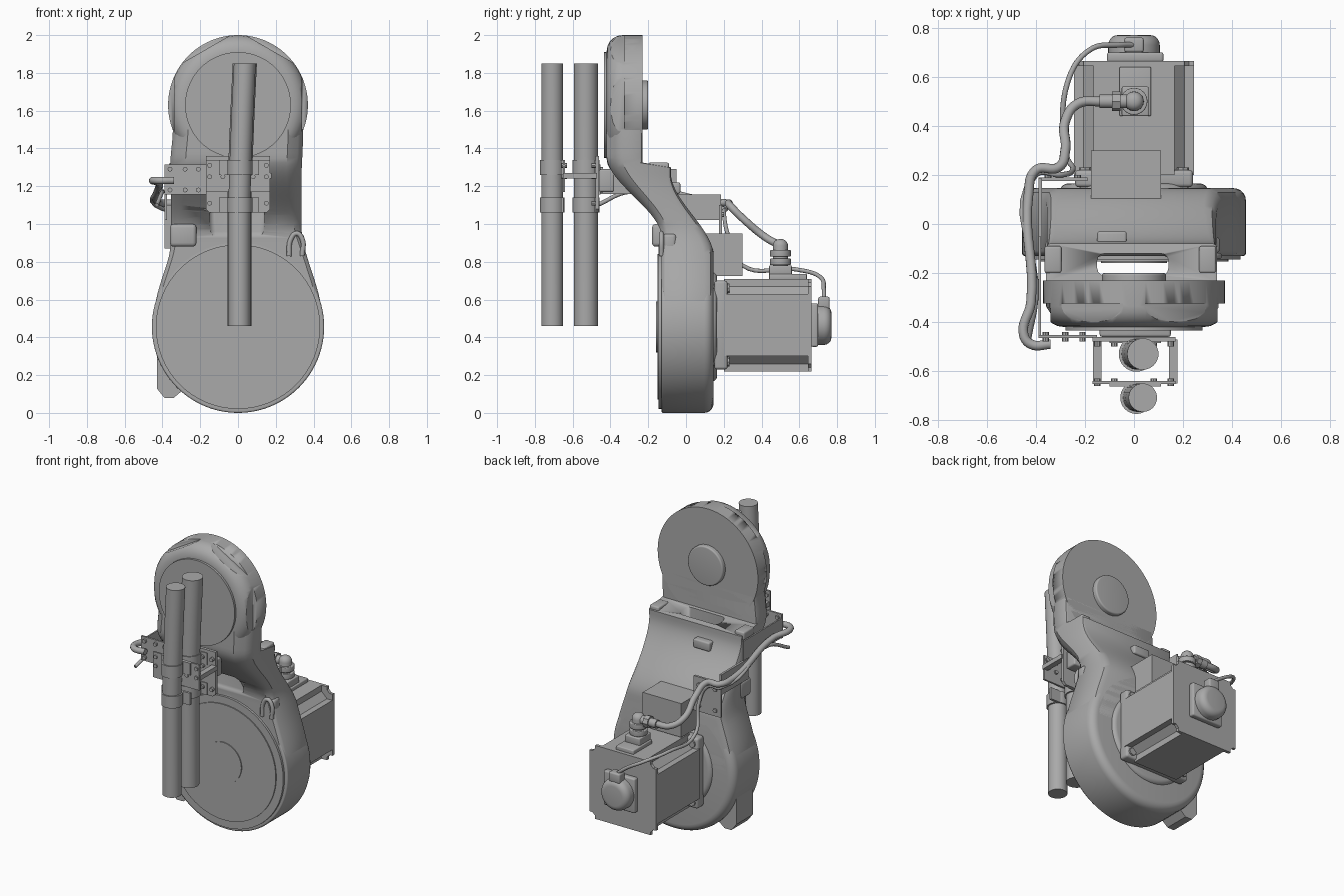
import bpy, bmesh, math
from mathutils import Vector

default_cube = bpy.data.objects.get("Cube")
if default_cube:
    bpy.data.objects.remove(default_cube, do_unlink=True)

shade = .4
grey = bpy.data.materials.new("plain grey")
grey.use_nodes = True
grey.diffuse_color = (shade, shade, shade, 1)
grey.node_tree.nodes["Principled BSDF"].inputs["Base Color"].default_value = grey.diffuse_color


def finish(name, bm):
    bmesh.ops.recalc_face_normals(bm, faces=bm.faces)
    mesh = bpy.data.meshes.new(name)
    bm.to_mesh(mesh)
    bm.free()
    mesh.materials.append(grey)
    part = bpy.data.objects.new(name, mesh)
    bpy.context.collection.objects.link(part)
    bpy.ops.object.select_all(action='DESELECT')
    part.select_set(True)
    bpy.context.view_layer.objects.active = part
    bpy.ops.object.shade_smooth_by_angle(angle=math.radians(35))
    return part


def skin(name, rings):
    """Closed skin through rings that have the same number of points."""
    bm = bmesh.new()
    loops = [[bm.verts.new(point) for point in ring] for ring in rings]
    for lower, upper in zip(loops, loops[1:]):
        for i in range(len(lower)):
            bm.faces.new((lower[i - 1], lower[i], upper[i], upper[i - 1]))
    bm.faces.new(loops[0])
    bm.faces.new(loops[-1])
    return finish(name, bm)


def circle(count):
    angles = [math.tau * i / count for i in range(count)]
    return [(math.cos(angle), math.sin(angle)) for angle in angles]


def disc(name, centre, radius, start, end, axis='Y', start_round=0, end_round=0, sides=64):
    """Round solid along an axis, with optional rounded rims."""
    along = Vector([float(letter == axis) for letter in 'XYZ'])
    across = along.yzx
    upright = along.cross(across)
    profile = []
    for edge, rounding, inward in ((start, start_round, 1), (end, end_round, -1)):
        steps = 5 if rounding else 1
        arc = [(radius - rounding * (1 - math.sin(math.pi / 2 * k / steps)),
                edge + inward * rounding * (1 - math.cos(math.pi / 2 * k / steps)))
               for k in range(steps + 1)] if rounding else [(radius, edge)]
        profile += arc[::inward]
    return skin(name, [[Vector(centre) + r * (c * across + s * upright) + height * along
                        for c, s in circle(sides)] for r, height in profile])


def box(name, x, y, z, bevel=0):
    bm = bmesh.new()
    bmesh.ops.create_cube(bm, size=1)
    for vert in bm.verts:
        vert.co = [span[int(c > 0)] for c, span in zip(vert.co, (x, y, z))]
    if bevel:
        bmesh.ops.bevel(bm, geom=bm.edges[:], offset=bevel, segments=3, profile=.5, affect='EDGES')
    return finish(name, bm)


def prism(name, outline, front, back):
    return skin(name, [[(x, y, z) for x, z in outline] for y in (front, back)])


def tube(name, radius, points):
    curve = bpy.data.curves.new(name, 'CURVE')
    curve.dimensions = '3D'
    curve.bevel_depth, curve.bevel_resolution, curve.resolution_u = radius, 4, 8
    curve.use_fill_caps = True
    spline = curve.splines.new('BEZIER')
    spline.bezier_points.add(len(points) - 1)
    for knot, point in zip(spline.bezier_points, points):
        knot.co = point
        knot.handle_left_type = knot.handle_right_type = 'AUTO'
    curve.materials.append(grey)
    bpy.context.collection.objects.link(bpy.data.objects.new(name, curve))


def cut(part, cutter):
    modifier = part.modifiers.new("cut", 'BOOLEAN')
    modifier.operation, modifier.solver, modifier.object = 'DIFFERENCE', 'EXACT', cutter
    cutter.hide_render = True
    cutter.hide_set(True)


def ease(value, low, high):
    t = min(max((value - low) / (high - low), 0), 1)
    return t * t * (3 - 2 * t)


def bolts(name, xs, zs, radius, front, back):
    for x in xs:
        for z in zs:
            disc(name, (x, 0, z), radius, front, back, sides=8)


# Lower drum with its front cover
drum = (0, 0, .456)
disc("lower_drum", drum, .456, -.13, .146, start_round=.01, end_round=.05, sides=96)
disc("drum_rim", drum, .435, -.145, 0)
disc("drum_cover", drum, .385, -.152, 0)
disc("drum_cap", drum, .135, -.158, 0)

# Upper head with scalloped rim, front cover and rear boss
crown = (0, 0, 1.63)
head = disc("upper_head", crown, .37, -.42, -.23, start_round=.085, sides=96)
disc("head_cover", crown, .28, -.435, -.3)
disc("head_boss", crown, .13, -.3, -.2, end_round=.01)
for i in range(4):
    cutter = box("scallop_cutter", (.34, .5), (-.5, -.325), (-.2, .2))
    cutter.location, cutter.rotation_euler = crown, (0, -i * math.pi / 3, 0)
    cut(head, cutter)


# Neck that leans forward from the drum to the head
def neck_ring(z):
    front = -.13 - .29 * ease(z, .93, 1.36)
    back = .146 - .226 * ease(z, .83, 1.27) if z < 1.31 else -.23
    right = .335 + .11 * (1 - ease(z, .5, 1)) + .01 * ease(z, 1.2, 1.5)
    left = -right - .02 * ease(z, .8, 1) * (1 - ease(z, 1.3, 1.5))
    chamfer = .02 + .06 * ease(z, .8, 1.3)
    rim = .05 - .035 * ease(z, 1, 1.3)
    half = []
    for side, sign in ((right, 1), (left, -1)):
        half.append([(side - sign * chamfer, front, z),
                     (side - sign * chamfer / 3, front + chamfer / 2, z),
                     (side, front + chamfer, z), (side, back - rim, z),
                     (side - sign * rim / 3, back - rim / 3, z), (side - sign * rim, back, z)])
    return half[0] + half[1][::-1]


neck = skin("neck", [neck_ring(.5 + k / 40) for k in range(41)])
cut(neck, box("slot_cutter", (-.15, .14), (-.21, -.12), (.93, 1.45), .03))

# Lugs on the casting
box("side_pad", (-.36, -.22), (-.18, -.06), (.88, 1), .02)
box("side_lug", (.25, .35), (-.12, -.05), (.84, .95), .02)
tube("side_handle", .013, [(.27, -.13, .83), (.28, -.13, .92), (.31, -.13, .95),
                           (.34, -.13, .92), (.34, -.13, .83)])
prism("foot", [(-.43, .13), (-.39, .08), (-.34, .08), (-.28, .13), (-.3, .4), (-.43, .4)], -.09, .08)
box("rear_connector", (-.15, -.03), (-.1, -.03), (1.16, 1.22), .01)
for x in (-.33, .3):
    box("neck_ear", (x - .035, x + .035), (-.2, -.09), (1.27, 1.325), .01)

# Motor with notched corners, mount and end plate
axle = (0, 0, .465)


def notched(size, notch):
    inner, middle = size - notch, size - notch / 2
    corner = [(size, inner), (middle, inner), (inner, middle), (inner, size)]
    outline = []
    for turn in range(4):
        outline += [(x, z + axle[2]) for x, z in corner]
        corner = [(-z, x) for x, z in corner]
    return outline


disc("motor_mount", axle, .3, .1, .165, end_round=.03)
box("motor_flange", (-.24, .24), (.15, .22), (.23, .7), .015)
prism("motor_body", notched(.245, .08), .2, .65)
prism("motor_end", notched(.245, .04), .645, .665)
bolts("mount_bolt", (-.2, .2), (.27, .66), .025, .13, .23)

# Encoder on the rear of the motor
box("encoder_base", (-.11, .12), (.66, .7), (.35, .58), .01)
disc("encoder_cap", axle, .105, .69, .77, end_round=.04)
box("encoder_plug", (-.04, .04), (.7, .76), (.55, .615), .01)

# Power connector on top of the motor
box("connector_foot", (-.06, .07), (.44, .64), (.7, .735), .006)
box("connector_block", (-.05, .06), (.44, .56), (.73, .78), .006)
socket = Vector((0, .5, .88))
disc("connector_stem", socket, .04, -.12, .04, 'Z', end_round=.035, sides=24)
for height in (-.08, -.035):
    disc("connector_ring", socket, .055, height - .018, height + .018, 'Z', .005, .005, 24)
disc("connector_elbow", socket, .028, -.14, 0, 'X', sides=24)
disc("connector_nut", socket, .04, -.09, -.055, 'X', sides=8)

# Cables from the motor round to the front
tube("power_cable", .02, [(-.12, .5, .88), (-.23, .49, .89), (-.28, .42, .93), (-.28, .3, 1.03),
                          (-.31, .23, 1.1), (-.4, .22, 1.11), (-.43, .12, 1.12), (-.42, -.32, 1.22),
                          (-.45, -.45, 1.23), (-.42, -.49, 1.23), (-.34, -.49, 1.23)])
tube("signal_cable", .011, [(0, .73, .6), (-.06, .73, .65), (-.18, .71, .72), (-.27, .58, .76),
                            (-.28, .3, .78), (-.25, .22, .95), (-.3, .2, 1.06), (-.4, .2, 1.08),
                            (-.4, -.3, 1.17), (-.43, -.47, 1.1)])

# Brackets along the back and right side
box("terminal_box", (-.175, .11), (.1, .3), (.725, .95))
box("cable_plate", (-.39, -.19), (.175, .19), (.87, 1.1))
box("cable_arm", (-.39, -.375), (-.1, .185), (1.02, 1.155))
box("side_rail", (-.39, -.38), (-.46, -.05), (1.16, 1.29))
bolts("plate_bolt", (-.35, -.23), (.91, 1.05), .014, .18, .2)

# Front bracket: side plate, clamp plates, spacers and bolts
box("side_plate", (-.39, -.15), (-.465, -.452), (1.155, 1.315))
prism("rear_clamp_plate", [(-.17, 1.08), (-.15, 1.06), (.15, 1.06), (.17, 1.08), (.17, 1.36), (-.17, 1.36)],
      -.48, -.46)
box("front_clamp_plate", (-.17, .17), (-.652, -.64), (1.17, 1.34))
box("bracket_standoff", (-.14, .15), (-.46, -.38), (1.17, 1.29), .01)
for x in (-.15, .16):
    box("spacer_arm", (x - .018, x + .018), (-.65, -.47), (1.24, 1.27))
bolts("rear_clamp_bolt", (-.15, -.08, .08, .15), (1.11, 1.25, 1.31), .013, -.5, -.47)
bolts("front_clamp_bolt", (-.15, -.08, .08, .15), (1.25, 1.31), .013, -.66, -.63)
bolts("side_plate_bolt", (-.36, -.28, -.21), (1.18, 1.29), .013, -.48, -.44)

# Two hanging rods, bent above the clamps, with collars
for label, y, radius in (("rear", -.53, .064), ("front", -.708, .058)):
    levels = [(.46, 0), (1.15, 0), (1.35, .006), (1.6, .016), (1.85, .028)]
    skin(label + "_rod", [[(.008 + bend + radius * c, y + radius * s, z) for c, s in circle(32)]
                          for z, bend in levels])
    for z in (1.1, 1.3):
        disc(label + "_collar", (.01, y, z), radius + .008, -.04, .04, 'Z')
        box(label + "_collar_tab", (-.1, .11), (y + .045, y + .06), (z - .04, z + .04))
